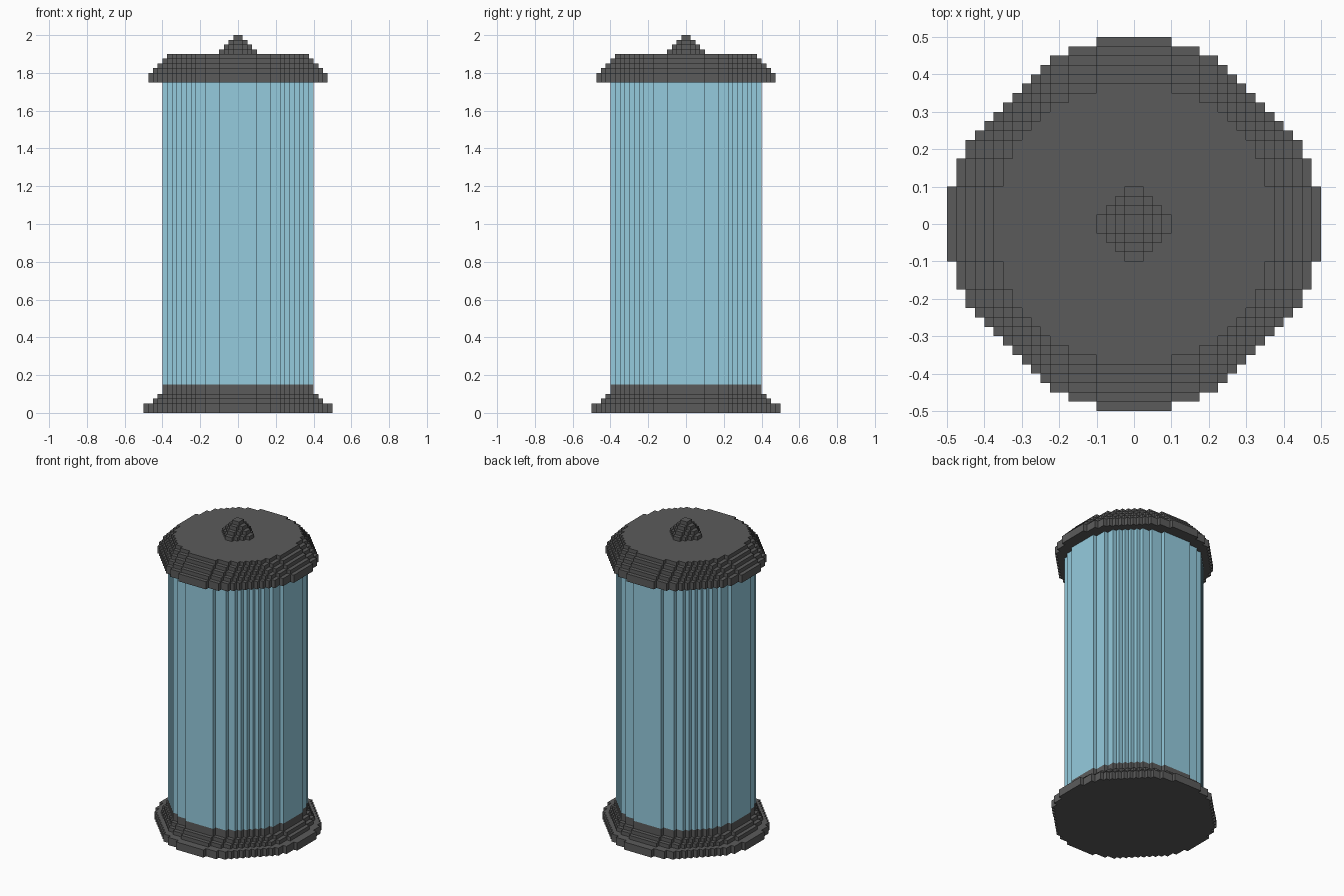
import bpy, bmesh

if "Cube" in bpy.data.objects:
    bpy.data.objects.remove(bpy.data.objects["Cube"])

U = 0.025  # one step of the blocky grid


def outline(widths):
    """Stepped round outline; widths are the rising half-widths of its rows."""
    xs, ys = widths[::-1], widths
    quarter = [(xs[0], ys[0])]
    for i in range(1, len(xs)):
        quarter += [(xs[i], ys[i - 1]), (xs[i], ys[i])]
    pts = []
    for _ in range(4):
        pts += quarter
        quarter = [(-y, x) for x, y in quarter]
    return pts


def disc(r):
    return outline([4, 7] + list(range(9, r + 1)))


def diamond(r):
    return outline(list(range(1, r + 1)))


def stack(name, shape, layers, z, mat, caps=True):
    """Pile up layers of (radius, height), in grid steps, starting at z."""
    bm = bmesh.new()
    for i, (r, h) in enumerate(layers):
        pts = shape(r)
        low = [bm.verts.new((x * U, y * U, z * U)) for x, y in pts]
        z += h
        top = [bm.verts.new((x * U, y * U, z * U)) for x, y in pts]
        n = len(pts)
        for k in range(n):
            j = (k + 1) % n
            bm.faces.new((low[k], low[j], top[j], top[k]))
        if caps:
            bm.faces.new(top)
            # an underside only shows where the layer overhangs
            if i == 0:
                bm.faces.new(low[::-1])
    mesh = bpy.data.meshes.new(name)
    bm.to_mesh(mesh)
    bm.free()
    mesh.materials.append(mat)
    obj = bpy.data.objects.new(name, mesh)
    bpy.context.collection.objects.link(obj)
    return obj


def material(name, color):
    m = bpy.data.materials.new(name)
    m.diffuse_color = color
    m.use_nodes = True
    m.node_tree.nodes["Principled BSDF"].inputs["Base Color"].default_value = m.diffuse_color
    return m


metal = material("dark_metal", (0.105, 0.105, 0.105, 1))
glass = material("blue_glass", (0.30, 0.60, 0.73, 1))

# Flared foot
stack("base", disc, [(20, 2), (18, 1), (17, 1), (16, 2)], 0, metal)
# Glass cylinder, ends hidden by base and lid
stack("glass_tube", disc, [(16, 64)], 6, glass, caps=False)
# Terraced lid
stack("lid", disc, [(19, 2), (18, 1), (17, 1), (16, 1), (15, 1)], 70, metal)
# Small pointed knob
stack("knob", diamond, [(4, 1), (3, 1), (2, 1), (1, 1)], 76, metal)
